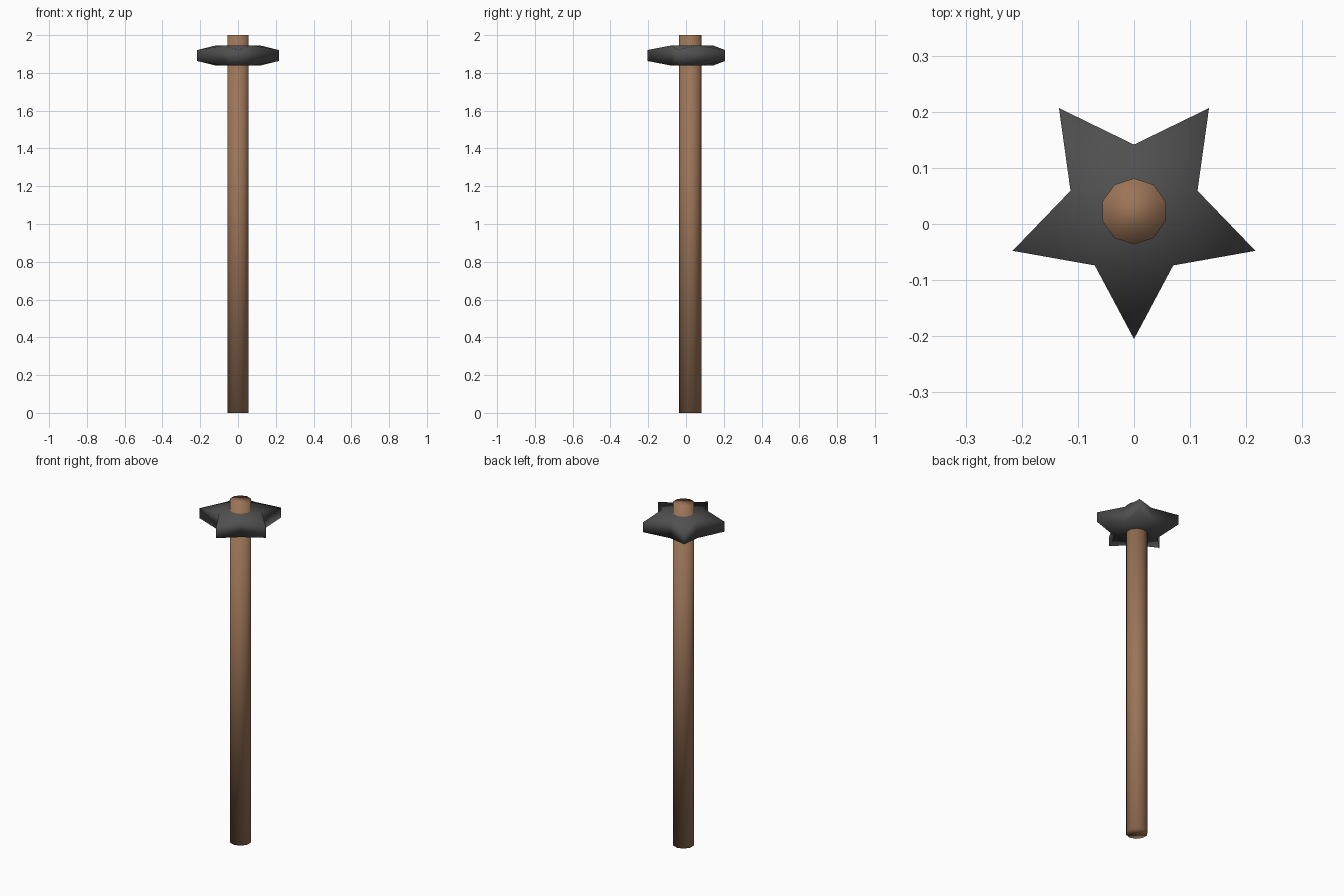
import bpy, bmesh, math

if "Cube" in bpy.data.objects:
    bpy.data.objects.remove(bpy.data.objects["Cube"])

CY = 0.0225  # shared axis of shaft and star


def material(name, rgb):
    m = bpy.data.materials.new(name)
    m.diffuse_color = (*rgb, 1)
    m.use_nodes = True
    m.node_tree.nodes["Principled BSDF"].inputs["Base Color"].default_value = m.diffuse_color
    return m


def make_object(name, bm, mat):
    bmesh.ops.recalc_face_normals(bm, faces=bm.faces)
    for f in bm.faces:
        f.smooth = True
    me = bpy.data.meshes.new(name)
    bm.to_mesh(me)
    bm.free()
    me.materials.append(mat)
    ob = bpy.data.objects.new(name, me)
    bpy.context.collection.objects.link(ob)
    return ob


def ring(bm, points):
    return [bm.verts.new(p) for p in points]


def around(i, r, z):
    a = -math.pi / 2 + i * math.tau / 10
    return (r * math.cos(a), CY + r * math.sin(a), z)


def bridge(bm, low, high):
    for i in range(10):
        j = (i + 1) % 10
        bm.faces.new((low[i], low[j], high[j], high[i]))


wood = material("brown wood", (0.33, 0.175, 0.095))
iron = material("dark iron", (0.08, 0.08, 0.08))

# Ten-sided wooden shaft, with caps sharing the smooth side normals
bm = bmesh.new()
low = ring(bm, [around(i, 0.0588, 0) for i in range(10)])
high = ring(bm, [around(i, 0.0588, 2) for i in range(10)])
bridge(bm, low, high)
bm.faces.new(low)
bm.faces.new(high)
make_object("shaft", bm, wood)

# Five-pointed star head: flat pentagon core, points thinning to blunt tips
bm = bmesh.new()
rings = []
for side in (-1, 1):
    rings.append(ring(bm, [
        around(i, 0.2275, 1.892 + side * 0.029) if i % 2 == 0
        else around(i, 0.119, 1.892 + side * 0.054) for i in range(10)]))
bridge(bm, *rings)
for r in rings:
    bm.faces.new(r[1::2])
    for i in range(0, 10, 2):
        bm.faces.new((r[i - 1], r[i], r[i + 1]))
make_object("star_head", bm, iron)
